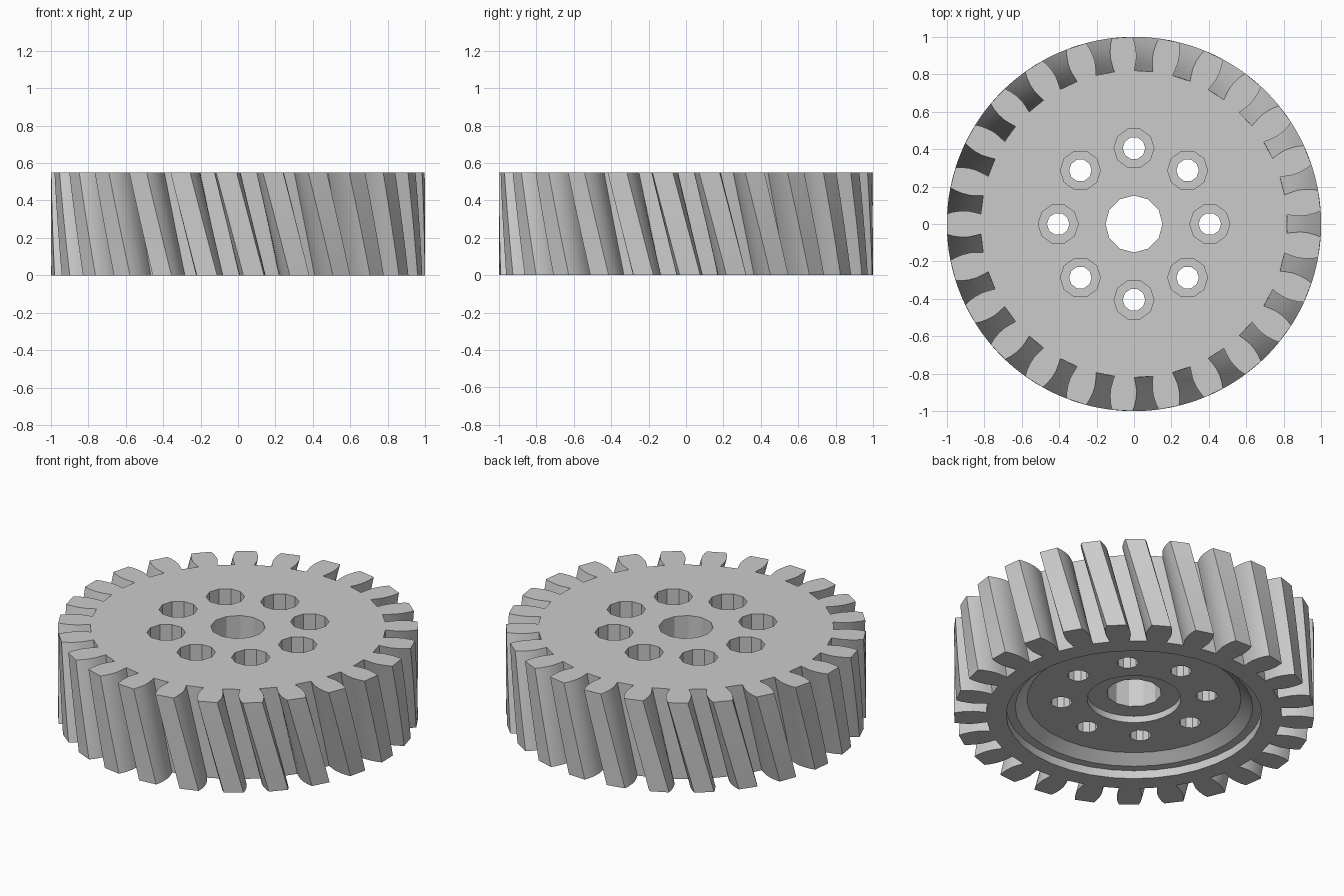
import bpy, bmesh
from math import sin, cos, pi, radians

if "Cube" in bpy.data.objects:
    bpy.data.objects.remove(bpy.data.objects["Cube"])

TEETH, HEIGHT, TWIST, LAYERS = 25, 0.55, 0.147, 6
PITCH = 2 * pi / TEETH


def finish(bm, name):
    bmesh.ops.recalc_face_normals(bm, faces=bm.faces)
    me = bpy.data.meshes.new(name)
    bm.to_mesh(me)
    bm.free()
    ob = bpy.data.objects.new(name, me)
    bpy.context.collection.objects.link(ob)
    return ob


def loft(rings, name):
    """Closed solid through equal-length rings of points."""
    bm = bmesh.new()
    vs = [[bm.verts.new(p) for p in r] for r in rings]
    n = len(vs[0])
    for a, b in zip(vs, vs[1:]):
        for i in range(n):
            j = (i + 1) % n
            bm.faces.new((a[i], a[j], b[j], b[i]))
    bm.faces.new(vs[0][::-1])
    bm.faces.new(vs[-1])
    return finish(bm, name)


def lathe(profile, sides, name, x=0, y=0):
    """Turned solid from (radius, z) pairs."""
    step = 2 * pi / sides
    return loft([[(x + r * cos(i * step), y + r * sin(i * step), z)
                  for i in range(sides)] for r, z in profile], name)


# helical gear body: bulged flanks narrowing to tip and root
flank = [(0.82, 0.065), (0.85, 0.072), (0.89, 0.078), (0.93, 0.075),
         (0.97, 0.066), (1.0, 0.055)]
outline = []
for k in range(TEETH):
    c = (k + 0.5) * PITCH
    outline += [(r, c - h) for r, h in flank]
    outline += [(r, c + h) for r, h in reversed(flank)]
rings = []
for s in range(LAYERS + 1):
    t = s / LAYERS
    rings.append([(r * cos(a + TWIST * (1 - t)), r * sin(a + TWIST * (1 - t)), HEIGHT * t)
                  for r, a in outline])
gear = loft(rings, "helical_gear")

# stepped recess and hub counterbore underneath, then the bore
cutters = [
    lathe([(0.71, -0.1), (0.71, 0.05), (0.66, 0.05), (0.595, 0.1),
           (0.26, 0.1), (0.26, 0.14), (0.1, 0.14)], 36, "recess_cutter"),
    lathe([(0.152, -0.1), (0.152, 0.65)], 12, "bore_cutter"),
]
# eight counterbored bolt holes
for k in range(8):
    a = k * pi / 4
    cutters.append(lathe([(0.06, -0.1), (0.06, 0.25), (0.107, 0.25), (0.107, 0.65)],
                         10, "bolt_hole_cutter", 0.405 * cos(a), 0.405 * sin(a)))

bpy.context.view_layer.objects.active = gear
gear.select_set(True)
for cutter in cutters:
    m = gear.modifiers.new("cut", 'BOOLEAN')
    m.operation = 'DIFFERENCE'
    m.solver = 'EXACT'
    m.object = cutter
    bpy.ops.object.modifier_apply(modifier=m.name)
    bpy.data.objects.remove(cutter)

bpy.ops.object.shade_smooth_by_angle(angle=radians(20))
